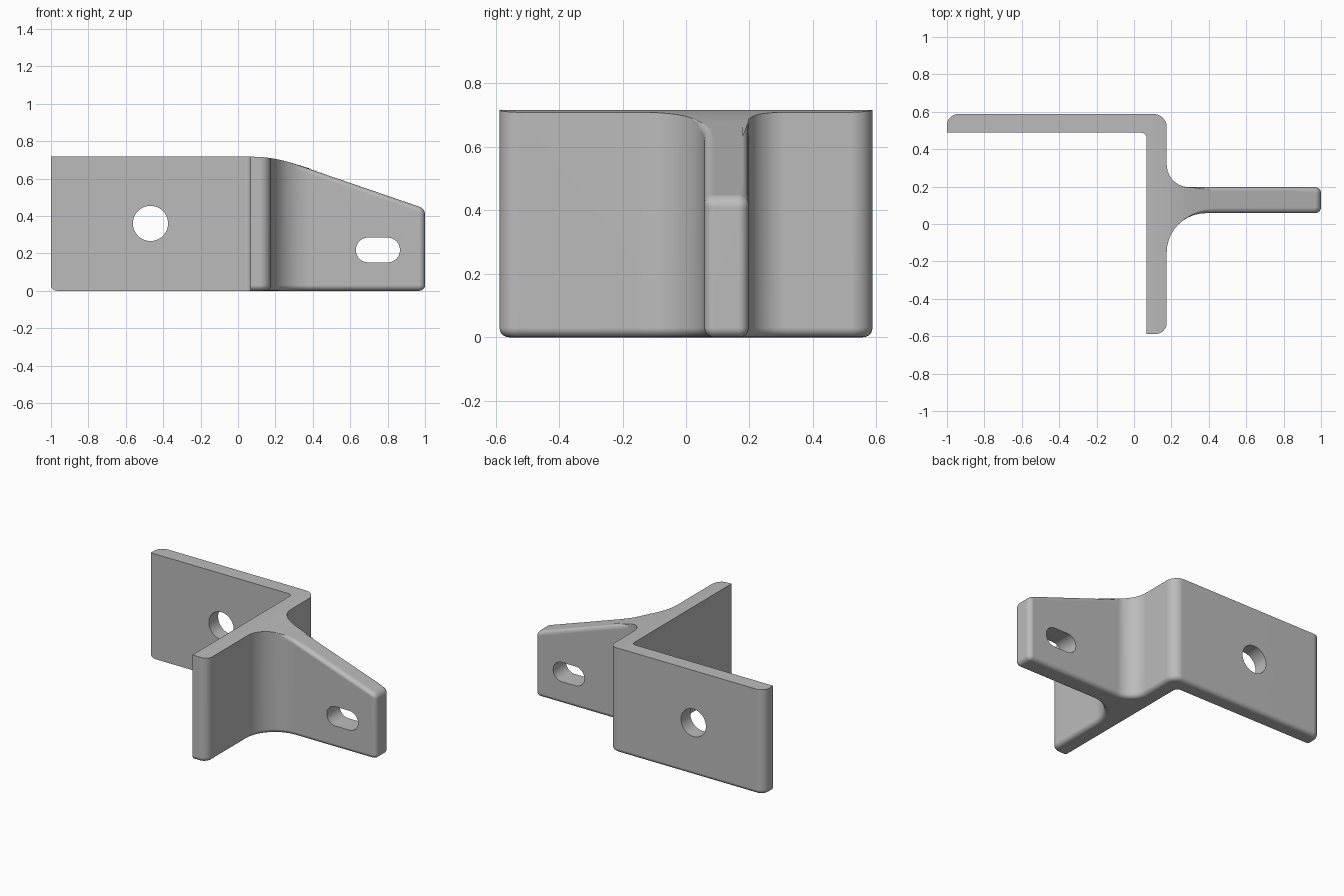
import bpy, bmesh, math
from mathutils import Vector

if "Cube" in bpy.data.objects:
    bpy.data.objects.remove(bpy.data.objects["Cube"], do_unlink=True)

HEIGHT = 0.717
ROUND = 0.032
BEND_START, BEND_END, SLOPE = 0.07, 0.31, 0.343


def material(name, color):
    mat = bpy.data.materials.new(name)
    mat.use_nodes = True
    mat.diffuse_color = color
    mat.node_tree.nodes["Principled BSDF"].inputs["Base Color"].default_value = color
    return mat


def rounded_outline(corners, segments=10):
    """Closed plan outline; each corner is (x, y, radius)."""
    points = []
    for i, (x, y, radius) in enumerate(corners):
        p = Vector((x, y))
        if radius == 0:
            points.append(p)
            continue
        a = (Vector(corners[i - 1][:2]) - p).normalized()
        b = (Vector(corners[(i + 1) % len(corners)][:2]) - p).normalized()
        center = p + (a + b) * radius
        for k in range(segments + 1):
            t = math.pi / 2 * k / segments
            points.append(center - b * radius * math.cos(t) - a * radius * math.sin(t))
    return points


def top_height(x):
    """Flat over the plates, easing into the straight slope of the rib."""
    if x <= BEND_START:
        return HEIGHT
    bend = BEND_END - BEND_START
    if x < BEND_END:
        return HEIGHT - SLOPE * (x - BEND_START) ** 2 / (2 * bend)
    return HEIGHT - SLOPE * (bend / 2 + x - BEND_END)


def prism(name, outline, place, depth):
    """Extrude an outline; place maps a 2D point into space."""
    bm = bmesh.new()
    face = bm.faces.new([bm.verts.new(place(p)) for p in outline])
    made = bmesh.ops.extrude_face_region(bm, geom=[face])["geom"]
    bmesh.ops.translate(bm, vec=depth, verts=[v for v in made if isinstance(v, bmesh.types.BMVert)])
    bmesh.ops.recalc_face_normals(bm, faces=bm.faces[:])
    mesh = bpy.data.meshes.new(name)
    obj = bpy.data.objects.new(name, mesh)
    bpy.context.collection.objects.link(obj)
    return obj, bm


def finish(obj, bm):
    bm.to_mesh(obj.data)
    bm.free()
    return obj


# Plan of both plates and the rib, with corner radii
plan = rounded_outline([
    (-1, 0.488, 0), (0.068, 0.488, 0.03), (0.068, -0.588, 0), (0.175, -0.588, 0.06),
    (0.175, 0.058, 0.21), (1, 0.058, ROUND), (1, 0.197, ROUND), (0.175, 0.197, 0.12),
    (0.175, 0.588, 0.07), (-1, 0.588, 0.06)])
bracket, bm = prism("bracket", plan, lambda p: (p.x, p.y, 0), (0, 0, HEIGHT))

# Slice the top across the bend, then lower it along the slope
steps = 6
for i in range(steps + 1):
    x = BEND_START + (BEND_END - BEND_START) * i / steps
    top = [f for f in bm.faces if all(v.co.z > HEIGHT - 0.001 for v in f.verts)]
    geom = set(top)
    for f in top:
        geom.update(f.edges, f.verts)
    bmesh.ops.bisect_plane(bm, geom=list(geom), plane_co=(x, 0, 0), plane_no=(1, 0, 0), dist=0.0005)
for v in bm.verts:
    if v.co.z > 0.1:
        v.co.z = top_height(v.co.x)

# Round the outer bottom edges and fade a rounding in along the top of the rib
bm.normal_update()
weight = bm.edges.layers.float.new("bevel_weight_edge")
for e in bm.edges:
    mid = (e.verts[0].co + e.verts[1].co) / 2
    if len(e.link_faces) != 2 or abs(e.verts[0].co.x - e.verts[1].co.x) < 1e-6 and abs(e.verts[0].co.y - e.verts[1].co.y) < 1e-6:
        continue
    if max(v.co.z for v in e.verts) < 0.001:
        inner = mid.x < 0.0685 and -0.587 < mid.y < 0.4885 and mid.x > -0.999
        e[weight] = 0 if inner else 1
    elif e.calc_face_angle() > 0.9:
        e[weight] = min(1, max(0, (mid.x - 0.26) / 0.14))

finish(bracket, bm)
bevel = bracket.modifiers.new("rounding", "BEVEL")
bevel.limit_method = "WEIGHT"
bevel.width = ROUND - 0.002
bevel.segments = 5
bevel.use_clamp_overlap = False

# Round bolt hole in the back plate and slot in the rib
def capsule(x, z, radius, half, n=24):
    points = []
    for side in (1, -1):
        for k in range(n + 1 if half else n):
            t = math.pi * (k / n - 0.5)
            points.append(Vector((x + side * (half + radius * math.cos(t)), z + side * radius * math.sin(t))))
    return points


cutters = []
for name, shape, y in (("bolt_hole_cutter", capsule(-0.468, 0.36, 0.094, 0), 0.4),
                       ("slot_cutter", capsule(0.748, 0.218, 0.066, 0.052), 0)):
    cutter = finish(*prism(name, shape, lambda p, y=y: (p.x, y, p.y), (0, 0.3, 0)))
    cutter.hide_render = True
    cut = bracket.modifiers.new(name, "BOOLEAN")
    cut.operation = "DIFFERENCE"
    cut.solver = "EXACT"
    cut.object = cutter
    cutters.append(cutter)

# Apply, shade and colour
bpy.ops.object.select_all(action="DESELECT")
bpy.context.view_layer.objects.active = bracket
bracket.select_set(True)
for name in [m.name for m in bracket.modifiers]:
    bpy.ops.object.modifier_apply(modifier=name)
for cutter in cutters:
    bpy.data.objects.remove(cutter, do_unlink=True)
bpy.ops.object.shade_smooth_by_angle(angle=math.radians(32))
normals = bracket.modifiers.new("even_shading", "WEIGHTED_NORMAL")
normals.keep_sharp = True
bracket.data.materials.clear()
bracket.data.materials.append(material("grey_metal", (0.5, 0.5, 0.5, 1)))
